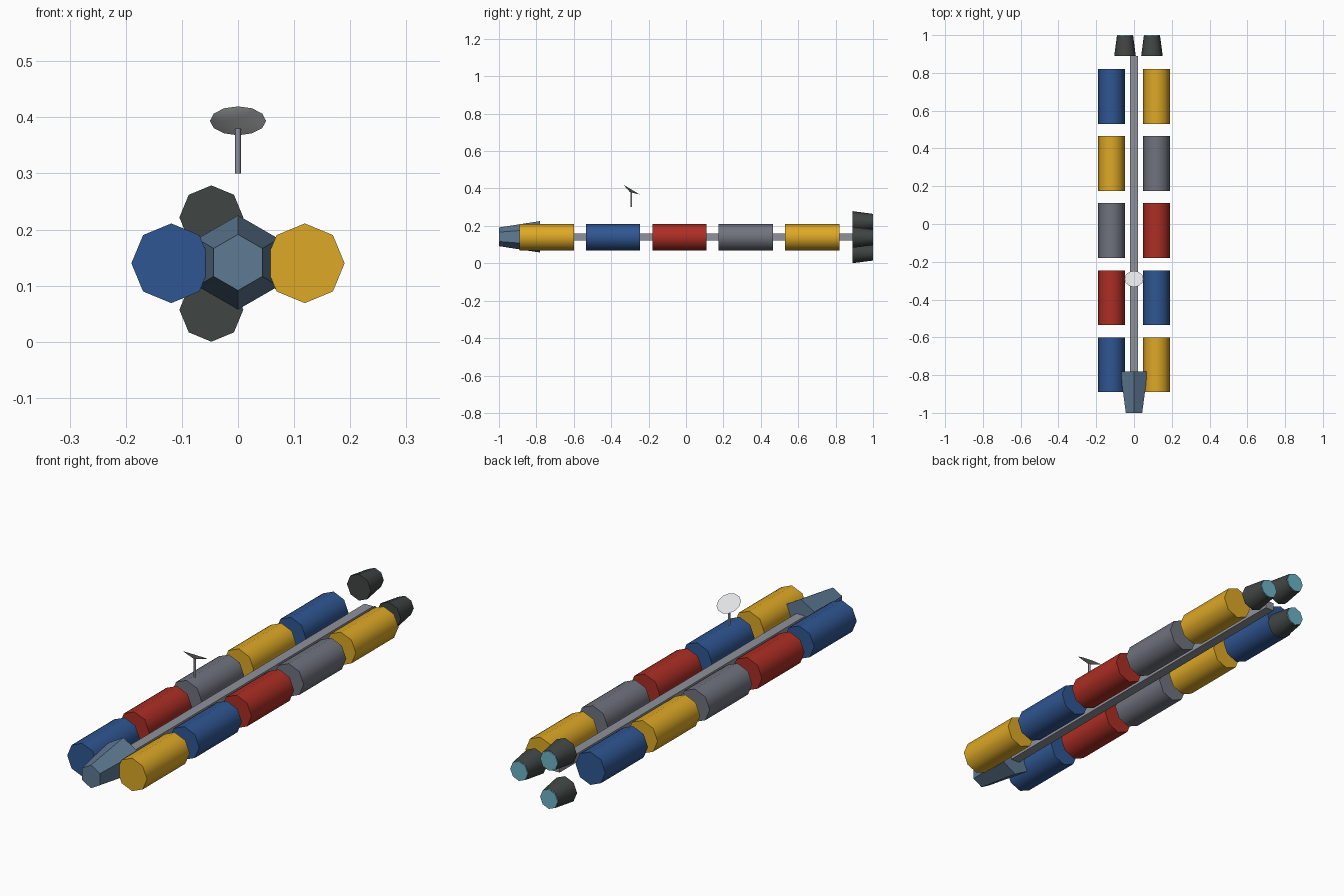
import bpy
from math import radians, sin, cos

if "Cube" in bpy.data.objects:
    bpy.data.objects.remove(bpy.data.objects["Cube"])

AXIS_Z = 0.1395          # height of the ship's long axis
ALONG_Y = radians(-90)   # turns a cone so that it points backwards


def make_material(name, rgb):
    mat = bpy.data.materials.new(name)
    linear = [((c / 255 + 0.055) / 1.055) ** 2.4 for c in rgb] + [1]
    mat.use_nodes = True
    mat.diffuse_color = linear
    mat.node_tree.nodes["Principled BSDF"].inputs["Base Color"].default_value = linear
    return mat


yellow = make_material("cargo yellow", (221, 168, 38))
blue = make_material("cargo blue", (47, 86, 146))
red = make_material("cargo red", (172, 46, 36))
grey = make_material("cargo grey", (112, 115, 126))
hull = make_material("hull blue grey", (94, 122, 148))
dark = make_material("engine dark", (64, 69, 68))
glow = make_material("engine glow", (108, 180, 196))
steel = make_material("steel", (142, 146, 154))
white = make_material("dish white", (226, 227, 228))


def cone(name, mat, sides, r1, r2, depth, loc, tilt=ALONG_Y, smooth=True):
    bpy.ops.mesh.primitive_cone_add(vertices=sides, radius1=r1, radius2=r2,
                                    depth=depth, location=loc, rotation=(tilt, 0, 0))
    obj = bpy.context.object
    obj.name = name
    obj.data.materials.append(mat)
    if smooth:
        bpy.ops.object.shade_smooth_by_angle(angle=radians(50))
    return obj


# Spine
bpy.ops.mesh.primitive_cube_add(size=1, location=(0, 0, AXIS_Z + 0.001))
spine = bpy.context.object
spine.name = "spine"
spine.scale = (0.042, 1.78, 0.036)
spine.data.materials.append(steel)

# Command module: hexagonal, narrowing to the front
cone("command_module", hull, 6, 0.05, 0.084, 0.22, (0, -0.89, AXIS_Z + 0.002), smooth=False)

# Cargo pods, two rows of five
rows = {"left": (1, [yellow, blue, red, grey, yellow]),
        "right": (-1, [blue, red, grey, yellow, blue])}
for side, (sign, colours) in rows.items():
    for i, mat in enumerate(colours):
        cone(f"cargo_pod_{side}_{i + 1}", mat, 8, 0.071, 0.071, 0.29,
             (sign * 0.119, -0.745 + i * 0.355, AXIS_Z + 0.0005))

# Three engines around the axis, each with a glowing outlet
for i in range(3):
    a = radians(120 * i)
    x, z = 0.095 * cos(a), AXIS_Z + 0.095 * sin(a)
    cone(f"engine_{i + 1}", dark, 8, 0.057, 0.043, 0.106, (x, 0.943, z))
    cone(f"engine_glow_{i + 1}", glow, 8, 0.042, 0.042, 0.004, (x, 0.998, z), smooth=False)

# Antenna mast and tilted dish
cone("antenna_mast", steel, 8, 0.005, 0.005, 0.085, (0, -0.293, 0.3425), tilt=0)
cone("antenna_dish", white, 12, 0, 0.05, 0.016, (0, -0.295, 0.387), tilt=radians(-31))
